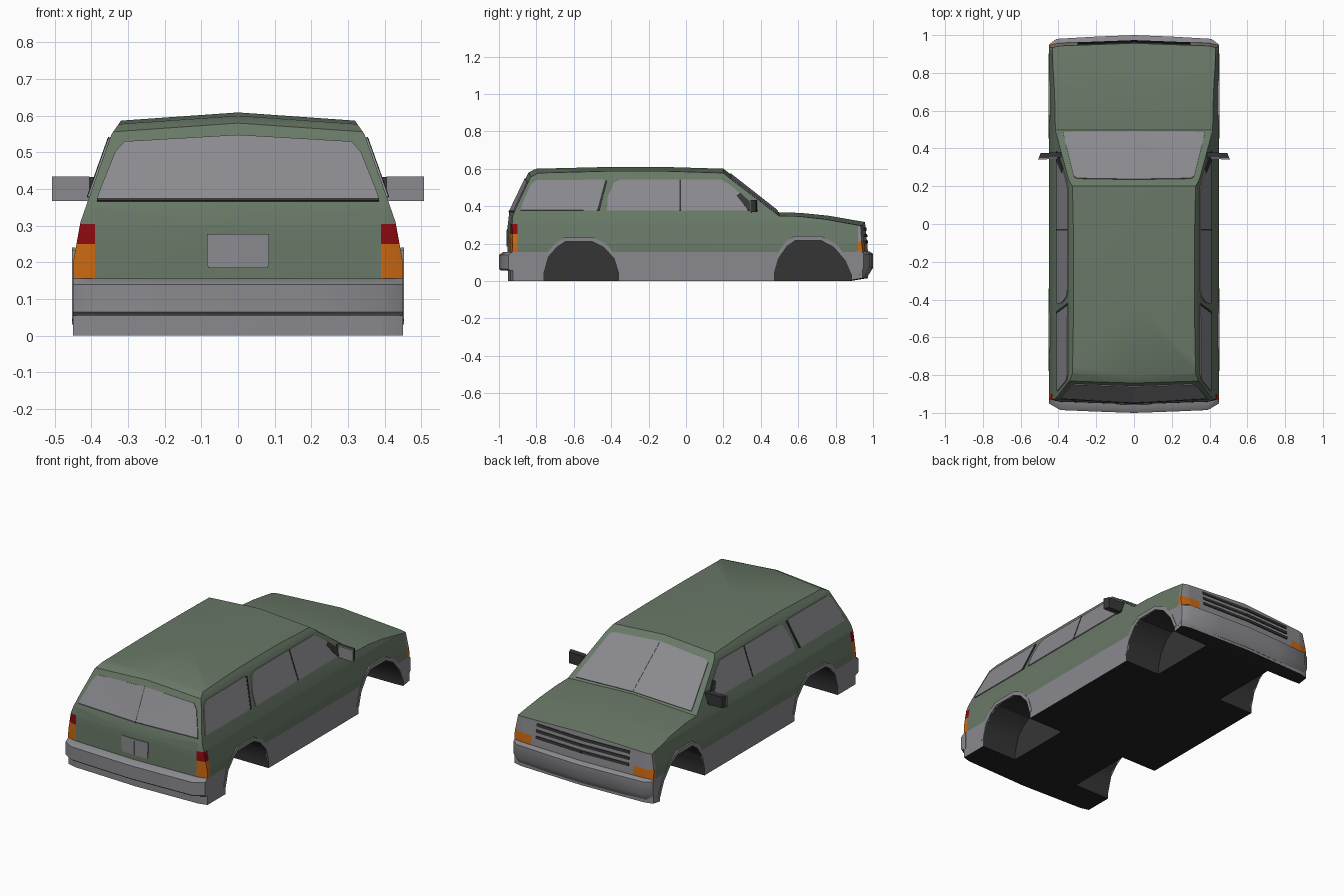
import bpy, bmesh, math
from mathutils import Vector
from mathutils.bvhtree import BVHTree

if "Cube" in bpy.data.objects:
    bpy.data.objects.remove(bpy.data.objects["Cube"])


def material(name, rgb):
    m = bpy.data.materials.new(name)
    m.diffuse_color = (*rgb, 1)
    m.use_nodes = True
    m.node_tree.nodes["Principled BSDF"].inputs["Base Color"].default_value = m.diffuse_color
    return m


GREEN = material("green paint", (0.14, 0.19, 0.135))
GREY = material("grey trim", (0.255, 0.255, 0.275))
DARK = material("dark grey", (0.036, 0.036, 0.036))
BLACK = material("underside black", (0.016, 0.016, 0.016))
RED = material("red lamp", (0.26, 0.003, 0.005))
ORANGE = material("orange lamp", (0.6, 0.14, 0.006))


def loft(name, rings, mat=None):
    """Closed solid through rings of equal length, capped at both ends."""
    bm = bmesh.new()
    rows = [[bm.verts.new(p) for p in r] for r in rings]
    n = len(rows[0])
    for a, b in zip(rows, rows[1:]):
        for i in range(n):
            j = (i + 1) % n
            bm.faces.new((a[i], a[j], b[j], b[i]))
    bm.faces.new(rows[0])
    bm.faces.new(rows[-1])
    bmesh.ops.triangulate(bm, faces=bm.faces[:])
    bmesh.ops.recalc_face_normals(bm, faces=bm.faces[:])
    me = bpy.data.meshes.new(name)
    bm.to_mesh(me)
    bm.free()
    ob = bpy.data.objects.new(name, me)
    bpy.context.collection.objects.link(ob)
    if mat:
        me.materials.append(mat)
    return ob


def boolean(ob, cutter, op):
    m = ob.modifiers.new("cut", 'BOOLEAN')
    m.operation, m.object, m.solver = op, cutter, 'EXACT'
    bpy.context.view_layer.objects.active = ob
    bpy.ops.object.modifier_apply(modifier=m.name)
    bpy.data.objects.remove(cutter, do_unlink=True)


def smooth(ob, deg=28):
    bpy.ops.object.select_all(action='DESELECT')
    ob.select_set(True)
    bpy.context.view_layer.objects.active = ob
    bpy.ops.object.shade_smooth_by_angle(angle=math.radians(deg))


# Body: side profile (y, z), crowned across the width
profile = [(-0.952, 0), (-0.955, 0.155), (-0.953, 0.30), (-0.945, 0.365), (-0.842, 0.58),
           (-0.80, 0.60), (-0.43, 0.609), (-0.1, 0.609), (0.2, 0.60), (0.497, 0.367),
           (0.61, 0.364), (0.76, 0.349), (0.957, 0.315), (0.973, 0.155), (0.973, 0.015), (0.88, 0)]


def station(x):
    a = abs(x)
    k = 1 - 0.0375 * a if a <= 0.4 else 0.965
    ring = []
    for y, z in profile:
        drop = (0.07 if z > 0.5 else 0.045 if z > 0.31 else 0) * a
        ring.append((x, y * k if abs(y) > 0.75 else y, z - drop))
    return ring


body = loft("body", [station(x) for x in (-0.47, -0.4, 0, 0.4, 0.47)])

# Cross-section (x, z) trims the sides
half = [(0.45, -0.1), (0.45, 0.2), (0.43, 0.31), (0.39, 0.424), (0.345, 0.55), (0.24, 0.70)]
section = half + [(-x, z) for x, z in reversed(half)]
boolean(body, loft("section_cutter", [[(x, y, z) for x, z in section] for y in (-1.2, 1.2)]), 'INTERSECT')

# Split the skin along colour borders
bm = bmesh.new()
bm.from_mesh(body.data)
for axis, vals in ((2, (0.155, 0.21, 0.25, 0.305)), (0, (-0.39, -0.33, 0.33, 0.39)), (1, (-0.9, 0.5, 0.92))):
    for v in vals:
        co, no = Vector(), Vector()
        co[axis], no[axis] = v, 1
        bmesh.ops.bisect_plane(bm, geom=bm.verts[:] + bm.edges[:] + bm.faces[:], dist=1e-5,
                               plane_co=co, plane_no=no)
bm.to_mesh(body.data)
bm.free()

# Wheel arches cut into both sides
rear_arch = [(-0.76, 0.04), (-0.735, 0.13), (-0.69, 0.18), (-0.645, 0.21), (-0.50, 0.21),
             (-0.44, 0.18), (-0.385, 0.12), (-0.36, 0.04)]
front_arch = [(0.472, 0.04), (0.495, 0.12), (0.54, 0.185), (0.585, 0.217), (0.72, 0.217),
              (0.79, 0.18), (0.85, 0.11), (0.885, 0.03)]
for arch in (rear_arch, front_arch):
    poly = [(arch[0][0], -0.1)] + arch + [(arch[-1][0], -0.1)]
    for s in (1, -1):
        boolean(body, loft("arch_cutter", [[(s * x, y, z) for y, z in poly] for x in (0.22, 0.6)]), 'DIFFERENCE')

# Paint the body by position and direction
palette = [GREEN, GREY, DARK, BLACK, RED, ORANGE]
body.data.materials.clear()
for m in palette:
    body.data.materials.append(m)


def colour(c, n):
    x, y, z = abs(c.x), c.y, c.z
    if n.z < -0.8 and z < 0.03:
        return BLACK
    if z < 0.222 and x < 0.44 and (-0.77 < y < -0.35 or 0.46 < y < 0.9):
        return DARK
    if z < 0.155:
        return GREY
    if y < -0.9 and x > 0.39 and z < 0.305:
        return ORANGE if z < 0.25 else RED
    if y > 0.92 and n.z < 0.7:
        return ORANGE if x > 0.33 and z < 0.21 else GREY
    return GREEN


for p in body.data.polygons:
    p.material_index = palette.index(colour(p.center, p.normal))
smooth(body)

bm = bmesh.new()
bm.from_mesh(body.data)
bmesh.ops.triangulate(bm, faces=bm.faces[:])
tree = BVHTree.FromBMesh(bm)
bm.free()


def plates(name, pts, side, mat, out=0.005):
    """Thin mirrored pair of plates projected onto the body from one side."""
    for s, tag in ((1, "right"), (-1, "left")):
        top, low = [], []
        for a, b in pts:
            if side == 'side':
                o, d = Vector((s * 2, a, b)), Vector((-s, 0, 0))
            elif side == 'rear':
                o, d = Vector((s * a, -2, b)), Vector((0, 1, 0))
            elif side == 'front':
                o, d = Vector((s * a, 2, b)), Vector((0, -1, 0))
            else:
                o, d = Vector((s * a, b, 2)), Vector((0, 0, -1))
            hit, n, _, _ = tree.ray_cast(o, d)
            if hit is None:
                continue
            if n.dot(d) > 0:
                n = -n
            top.append(hit + n * out)
            low.append(hit - n * 0.003)
        loft(name + "_" + tag, [low, top], mat)


C = 0.0003  # centre line
# Glass
plates("rear_window", [(C, 0.372), (0.385, 0.372), (0.375, 0.40), (0.335, 0.50), (0.31, 0.528), (C, 0.546)], 'rear', GREY)
plates("rear_window_sill", [(C, 0.366), (0.385, 0.366), (0.385, 0.373), (C, 0.373)], 'rear', DARK, 0.006)
plates("windshield", [(C, 0.488), (0.375, 0.485), (0.37, 0.46), (0.318, 0.25), (0.30, 0.24), (C, 0.235)], 'top', GREY)
plates("rear_side_window", [(-0.885, 0.378), (-0.875, 0.41), (-0.83, 0.515), (-0.80, 0.538), (-0.44, 0.54),
                            (-0.43, 0.52), (-0.475, 0.376)], 'side', GREY)
plates("front_side_window", [(-0.422, 0.376), (-0.418, 0.45), (-0.385, 0.525), (-0.35, 0.54), (0.19, 0.54),
                             (0.24, 0.51), (0.36, 0.405), (0.38, 0.376)], 'side', GREY)
plates("window_divider", [(-0.035, 0.376), (-0.026, 0.376), (-0.026, 0.54), (-0.035, 0.54)], 'side', DARK, 0.0065)
plates("rear_pillar_seal", [(-0.475, 0.376), (-0.463, 0.376), (-0.422, 0.535), (-0.432, 0.535)], 'side', DARK, 0.0065)
plates("window_corner", [(0.27, 0.455), (0.29, 0.47), (0.36, 0.405), (0.385, 0.376), (0.33, 0.376), (0.31, 0.405)],
       'side', DARK, 0.0065)
# Number plate panel and grille slots
plates("number_panel", [(C, 0.185), (0.08, 0.185), (0.085, 0.195), (0.085, 0.277), (C, 0.277)], 'rear', GREY)
for i, z in enumerate((0.20, 0.235, 0.27)):
    plates("grille_slot_%d" % (i + 1), [(C, z), (0.3, z), (0.3, z + 0.016), (C, z + 0.016)], 'front', DARK)

# Grey arch trims
for label, arch in (("rear", rear_arch), ("front", front_arch)):
    mid = (arch[0][0] + arch[-1][0]) / 2
    outer = [(mid + (y - mid) * 1.09, z * 1.1 + 0.001) for y, z in arch]
    ring = arch + outer[::-1]
    for s, tag in ((1, "right"), (-1, "left")):
        loft("%s_arch_trim_%s" % (label, tag), [[(s * x, y, z) for y, z in ring] for x in (0.443, 0.4525)], GREY)


# Bumpers: plan outline stacked in layers (z, inset)
def bumper(name, plan, sgn, layers):
    outline = plan + [(-x, y) for x, y in reversed(plan) if x > 0]
    ob = loft(name, [[(x, sgn * (y - (inset if y > 0.93 else 0)), z) for x, y in outline]
                     for z, inset in layers], GREY)
    smooth(ob, 35)


bumper("rear_bumper", [(0.4505, 0.91), (0.4505, 0.95), (0.39, 0.985), (0.2, 0.993), (0, 1.0)], -1,
       [(0.055, 0.012), (0.064, 0), (0.14, 0), (0.156, 0.025)])
bumper("front_bumper", [(0.4505, 0.91), (0.4505, 0.95), (0.41, 0.98), (0.2, 0.992), (0, 1.0)], 1,
       [(0.03, 0.025), (0.07, 0), (0.145, 0), (0.157, 0.018)])

# Door mirrors with glass facing the rear
for s, tag in ((1, "right"), (-1, "left")):
    shell = [(0.385, 0.352), (0.505, 0.347), (0.495, 0.375), (0.385, 0.38)]
    loft("mirror_" + tag, [[(s * x, y, z) for x, y in shell] for z in (0.368, 0.433)], DARK)
    glass = [(0.405, 0.345), (0.507, 0.341), (0.507, 0.348), (0.405, 0.353)]
    loft("mirror_glass_" + tag, [[(s * x, y, z) for x, y in glass] for z in (0.367, 0.434)], GREY)
